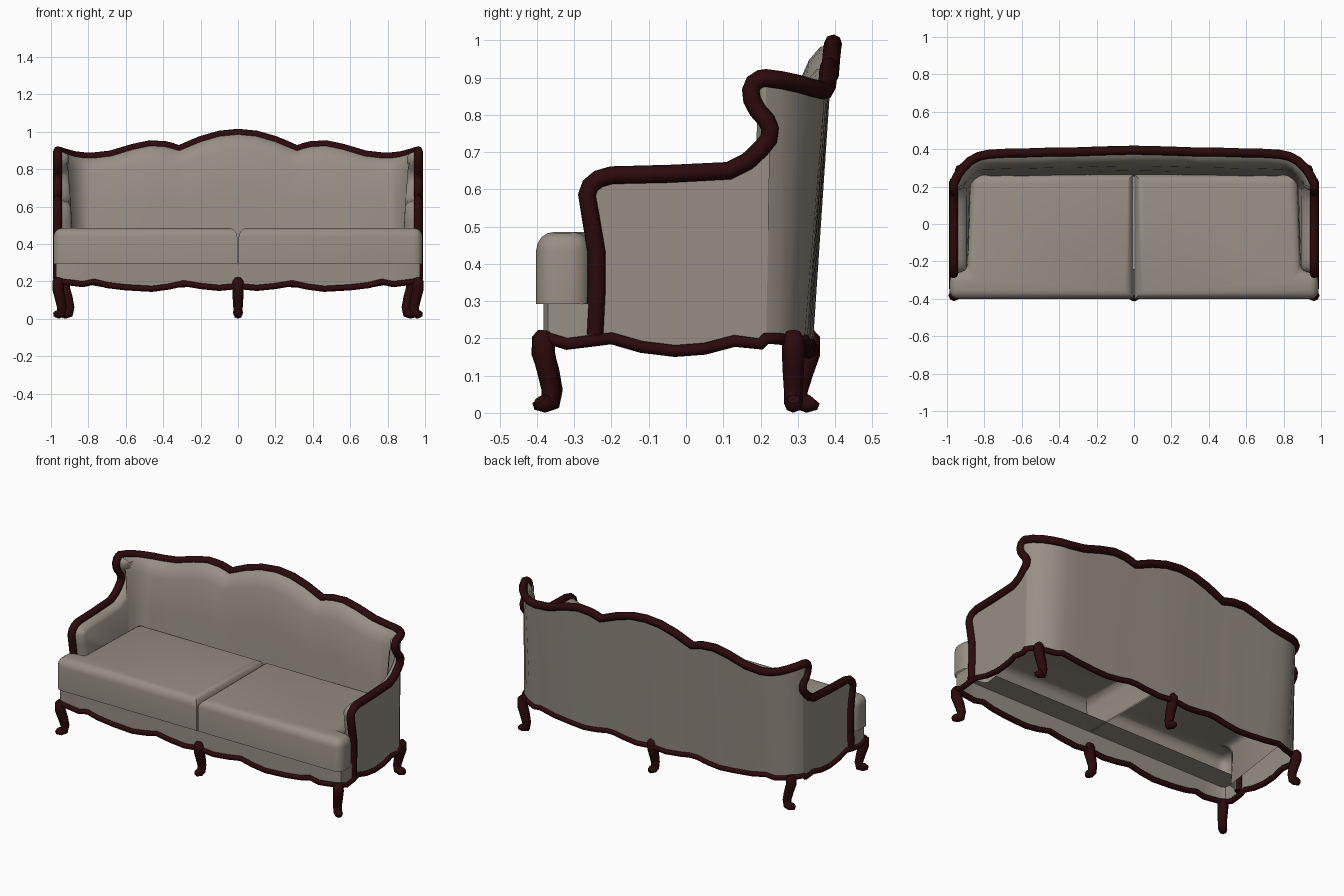
import bpy, bmesh, math
from mathutils import Vector

if "Cube" in bpy.data.objects:
    bpy.data.objects.remove(bpy.data.objects["Cube"], do_unlink=True)


def material(name, rgb):
    m = bpy.data.materials.new(name)
    m.use_nodes = True
    m.diffuse_color = (*rgb, 1)
    m.node_tree.nodes["Principled BSDF"].inputs["Base Color"].default_value = (*rgb, 1)
    return m


FABRIC = material("taupe fabric", (0.31, 0.275, 0.235))
WOOD = material("dark mahogany", (0.025, 0.003, 0.0036))


def finish(name, bm, merge=True):
    """Turn a bmesh into a smooth fabric object, mirrored across x."""
    bmesh.ops.recalc_face_normals(bm, faces=bm.faces)
    me = bpy.data.meshes.new(name)
    bm.to_mesh(me)
    bm.free()
    me.materials.append(FABRIC)
    ob = bpy.data.objects.new(name, me)
    bpy.context.collection.objects.link(ob)
    mod = ob.modifiers.new("mirror", "MIRROR")
    mod.use_mirror_merge = merge
    bpy.ops.object.select_all(action="DESELECT")
    ob.select_set(True)
    bpy.context.view_layer.objects.active = ob
    bpy.ops.object.shade_smooth_by_angle(angle=math.radians(45))


def tube(name, points, depth, radii=None, closed=False):
    """Round wooden moulding along a path."""
    cu = bpy.data.curves.new(name, "CURVE")
    cu.dimensions = "3D"
    cu.bevel_depth = depth
    cu.bevel_resolution = 2
    cu.use_fill_caps = True
    sp = cu.splines.new("POLY")
    sp.points.add(len(points) - 1)
    for i, p in enumerate(points):
        sp.points[i].co = (*p, 1)
        sp.points[i].radius = radii[i] if radii else 1
    sp.use_cyclic_u = closed
    sp.use_smooth = True
    cu.materials.append(WOOD)
    ob = bpy.data.objects.new(name, cu)
    bpy.context.collection.objects.link(ob)


def interp(table, t):
    for (a, va), (b, vb) in zip(table, table[1:]):
        if t <= b:
            return va + (vb - va) * max(0, (t - a) / (b - a))
    return table[-1][1]


def sheet(bm, rows):
    """Quads through rows of points; returns the vertices by row."""
    vs = [[bm.verts.new(p) for p in row] for row in rows]
    for r, s in zip(vs, vs[1:]):
        for i in range(len(r) - 1):
            bm.faces.new((r[i], r[i + 1], s[i + 1], s[i]))
    return vs


def normals(points):
    """Inward 2D normals along an open path."""
    result = []
    for i in range(len(points)):
        a = Vector(points[max(i - 1, 0)])
        b = Vector(points[min(i + 1, len(points) - 1)])
        d = (b - a).normalized()
        result.append(Vector((d.y, -d.x)))
    return result


def flip(points):
    return [(-x, y, z) for x, y, z in points]


# Scalloped lower edge: height along the width and along the depth
WAVE_X = [(0, .175), (.1, .165), (.2, .175), (.29, .19), (.37, .172), (.46, .16),
          (.6, .168), (.7, .18), (.77, .198), (.83, .185), (.95, .2)]
WAVE_Y = [(-.38, .2), (-.32, .185), (-.2, .2), (-.12, .177), (-.03, .166), (.05, .172),
          (.13, .193), (.2, .185), (.29, .195)]

# Crest rail: serpentine back, rounded corner, then wing and arm in profile
SIDE_X = .964
crest = [(0, .395, .992), (.1, .393, .982), (.2, .39, .953), (.26, .388, .928),
         (.315, .386, .905), (.35, .386, .916), (.39, .386, .926), (.47, .384, .931),
         (.56, .381, .912), (.68, .379, .876), (.78, .373, .865), (.83, .362, .867),
         (.875, .338, .873), (.915, .3, .884), (.945, .258, .893), (SIDE_X, .215, .899)]
profile = [(.2, .897), (.182, .886), (.174, .866), (.177, .84), (.192, .812), (.216, .785),
           (.226, .762), (.222, .735), (.2, .708), (.165, .675), (.115, .65), (-.04, .642),
           (-.2, .638), (-.235, .628), (-.257, .61), (-.266, .585), (-.255, .52),
           (-.24, .43), (-.24, .33), (-.246, .21)]
half = crest + [(SIDE_X, y, z) for y, z in profile]
tube("crest_rail", flip(half[:0:-1]) + half, .024)

# Back: raked outer wall, rolled top and padded inner face in one sheet
ROLL = [(.035, .01), (.065, .045), (.085, .09), (.11, .3)]
outer = [(x, y - .055 * min(1, max(0, (y - .235) / .12)), interp(WAVE_X, x))
         for x, y, z in crest]
plan_normals = normals([p[:2] for p in crest])
plan_normals[0] = Vector((0, -1))


def padded_row(off, height):
    row = []
    for (x, y, z), n in zip(crest, plan_normals):
        step = n * off * (1 - .35 * abs(n.x))
        row.append((x + step.x, y + step.y, height(z)))
    return row


inner = [padded_row(off, lambda z, d=drop: z - d) for off, drop in ROLL]
inner.append(padded_row(.14, lambda z: .29))
bm = bmesh.new()
sheet(bm, [outer, crest] + inner)
finish("upholstered_back", bm)

# Arms and wings: flat outside, padding rolling in from the rail
bm = bmesh.new()
lower = [(y, h) for y, h in WAVE_Y if -.24 < y < .21]
outline = [(.215, .899)] + profile + lower + [(.215, .19)]
bm.faces.new([bm.verts.new((SIDE_X, y, z)) for y, z in outline])
rows = []
for inset, x in ((0, SIDE_X), (.004, .94), (.016, .918), (.035, .905)):
    row = []
    for (y, z), n in zip(profile, normals(profile)):
        y, z = y - n.x * inset, z - n.y * inset
        lean = .04 * (.9 - z) if x < .93 else 0
        row.append((x - lean, y, z))
    rows.append(row)
# keep the padding on the inside of the profile
if rows[-1][11][2] > profile[11][1]:
    rows = [[(x, 2 * y - q, 2 * z - r) for (x, q, r), (y, z) in zip(row, profile)]
            for row in rows]
edge = sheet(bm, rows)[-1]
back_edge = [bm.verts.new(p) for p in ((.877, .27, .28), (.905, .27, .86))]
bm.faces.new(edge + back_edge)
finish("arm_pad", bm)

# Seat base: front panel that turns the corner, with a ledge under the cushions
base = [(x, -.382, h) for x, h in WAVE_X] + [(.972, -.37, .2)]
base += [(.974, y, interp(WAVE_Y, y)) for y in (-.32, -.25)]
bm = bmesh.new()
sheet(bm, [base, [(x, y, .294) for x, y, z in base],
           [(min(x, .94), -.24, .294) for x, y, z in base]])
finish("seat_base", bm)

# Seat cushions: T-shaped, soft above and hollow below
bm = bmesh.new()
plan = [(.004, -.402), (.987, -.402), (.987, -.262), (.89, -.25), (.875, .265), (.004, .265)]
face = bm.faces.new([bm.verts.new((x, y, .292)) for x, y in plan])
ext = bmesh.ops.extrude_face_region(bm, geom=[face], use_keep_orig=True)
verts = [g for g in ext["geom"] if isinstance(g, bmesh.types.BMVert)]
bmesh.ops.translate(bm, verts=verts, vec=(0, 0, .194))
bmesh.ops.delete(bm, geom=[face], context="FACES_ONLY")
edges = []
for e in bm.edges:
    a, b = (v.co for v in e.verts)
    upright = abs(a.z - b.z) > .1
    if max(a.z, b.z) > .4 and not (upright and a.x < .01):
        edges.append(e)
bmesh.ops.bevel(bm, geom=edges, offset=.05, segments=4, profile=.5, affect="EDGES",
                clamp_overlap=True)
finish("seat_cushions", bm, merge=False)

# Apron moulding: closed loop along the scalloped lower edge
sides = [(.966, y, h) for y, h in WAVE_Y if -.24 < y < .21]
right = base + sides + outer[:0:-1]
tube("apron_moulding", right + [outer[0]] + flip(right[:0:-1]), .016, closed=True)

# Cabriole legs: knee, tapering shin and a scrolled toe
LEG = [(-.005, .218, .6), (0, .2, 1), (0, .16, 1.02), (-.016, .11, .95), (-.028, .06, .84),
       (-.024, .03, .85), (-.006, .025, .82), (.01, .029, .8), (.016, .036, .55)]


def leg(name, x, y, dx, dy):
    out = Vector((dx, dy)).normalized()
    pts = [(x + out.x * r, y + out.y * r, z) for r, z, s in LEG]
    tube(name, pts, .03, [s for r, z, s in LEG])


for s, label in ((1, "left"), (-1, "right")):
    leg("front_leg_" + label, s * .962, -.382, s, -1)
    leg("back_leg_" + label, s * .928, .288, s, 0)
leg("front_leg_centre", 0, -.384, 0, -1)
leg("back_leg_centre", 0, .33, 0, 1)
